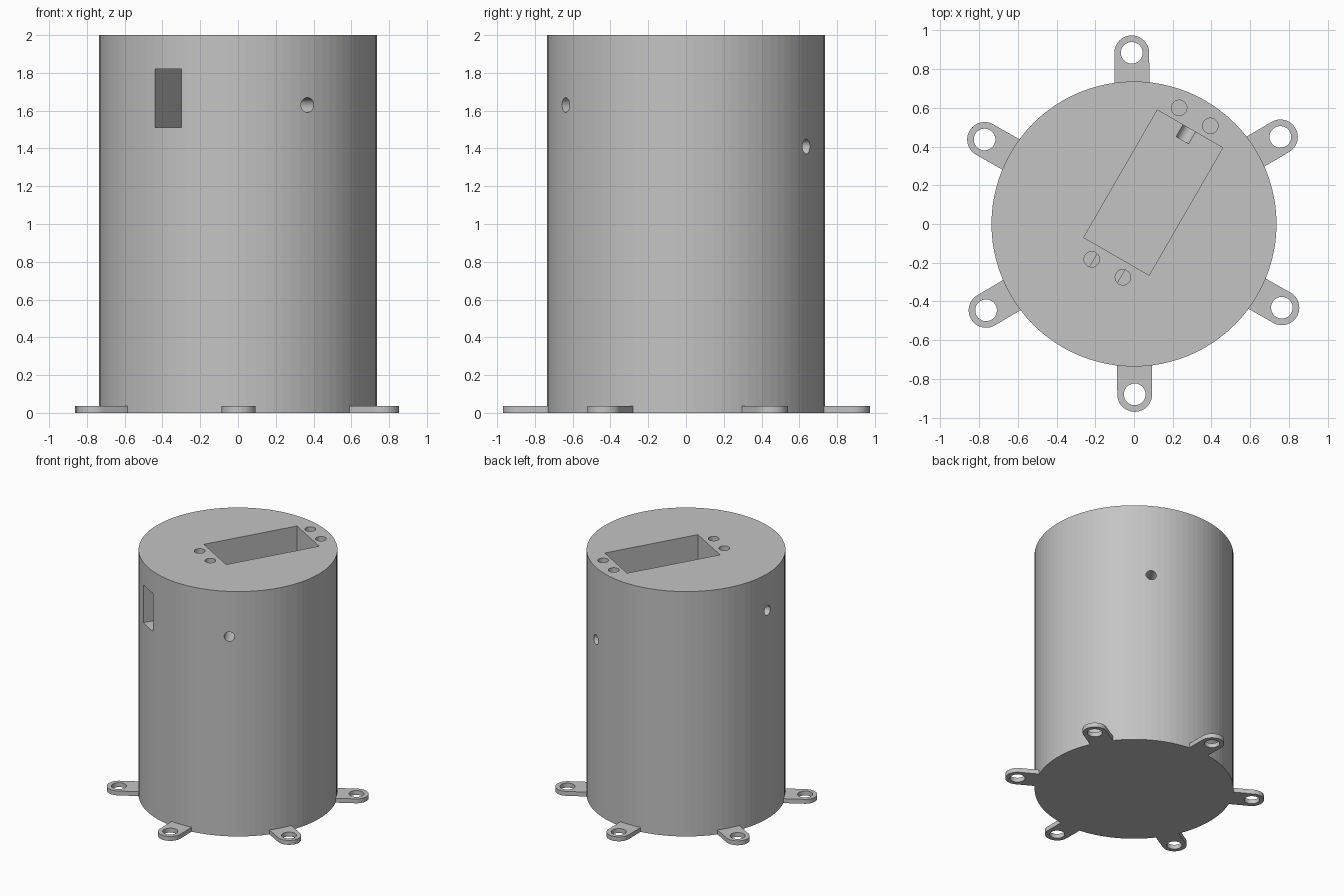
import bpy, bmesh, math
from mathutils import Matrix, Vector

old = bpy.data.objects.get("Cube")
if old:
    bpy.data.objects.remove(old, do_unlink=True)

grey = bpy.data.materials.new("plain grey")
grey.use_nodes = True
colour = (0.55, 0.55, 0.55, 1)
grey.diffuse_color = colour
grey.node_tree.nodes["Principled BSDF"].inputs["Base Color"].default_value = colour

RADIUS, HEIGHT = 0.736, 2.0
AXIS = Matrix.Rotation(math.radians(60), 4, 'Z')   # direction of the pocket


def make(name, bm, matrix=Matrix()):
    mesh = bpy.data.meshes.new(name)
    bmesh.ops.recalc_face_normals(bm, faces=bm.faces)
    bm.to_mesh(mesh)
    bm.free()
    mesh.transform(matrix)
    mesh.materials.append(grey)
    obj = bpy.data.objects.new(name, mesh)
    bpy.context.scene.collection.objects.link(obj)
    return obj


def cylinder(name, radius, length, matrix, sides=32):
    bm = bmesh.new()
    bmesh.ops.create_cone(bm, cap_ends=True, segments=sides, radius1=radius,
                          radius2=radius, depth=length)
    return make(name, bm, matrix)


def box(name, low, high, matrix):
    low, high = Vector(low), Vector(high)
    bm = bmesh.new()
    bmesh.ops.create_cube(bm, size=1)
    place = Matrix.Translation((low + high) / 2) @ Matrix.Diagonal((*(high - low), 1))
    return make(name, bm, matrix @ place)


def cut(target, cutters):
    for c in cutters:
        mod = target.modifiers.new("cut", 'BOOLEAN')
        mod.operation, mod.solver, mod.object = 'DIFFERENCE', 'EXACT', c
    bpy.context.view_layer.update()
    result = target.evaluated_get(bpy.context.evaluated_depsgraph_get())
    mesh = bpy.data.meshes.new_from_object(result)
    target.modifiers.clear()
    target.data = mesh
    for c in cutters:
        bpy.data.objects.remove(c, do_unlink=True)


# Main body
body = cylinder("body", RADIUS, HEIGHT, Matrix.Translation((0, 0, HEIGHT / 2)), 96)

# Top pocket and the side window that leads into it
cutters = [
    box("pocket_cutter", (-0.19, -0.2, 1.4), (0.57, 0.19, 2.1), AXIS),
    box("window_cutter", (-0.9, -0.077, 1.51), (-0.1, 0.087, 1.82), AXIS),
]

# Screw holes at both ends of the pocket
for u in (-0.267, 0.636):
    for v in (-0.088, 0.098):
        cutters.append(cylinder("screw_hole_cutter", 0.04, 0.6,
                                AXIS @ Matrix.Translation((u, v, 1.98))))

# Radial holes in the side wall: angle, height
for angle, z in ((300, 1.63), (60, 1.41), (180, 1.7)):
    turn = Matrix.Rotation(math.radians(angle), 4, 'Z')
    lie = Matrix.Rotation(math.pi / 2, 4, 'Y')
    cutters.append(cylinder("side_hole_cutter", 0.039, 0.4,
                            turn @ Matrix.Translation((0.7, 0, z)) @ lie))
cut(body, cutters)

# Six mounting tabs with rounded ends and bolt holes
REACH, HALF, THICK = 0.882, 0.09, 0.036
for i in range(6):
    turn = Matrix.Translation((-0.004, 0.002, 0)) @ Matrix.Rotation(math.radians(30.5 + 60 * i), 4, 'Z')
    bm = bmesh.new()
    outline = [(0.71, -HALF)]
    for k in range(25):
        a = -math.pi / 2 + math.pi * k / 24
        outline.append((REACH + HALF * math.cos(a), HALF * math.sin(a)))
    outline.append((0.71, HALF))
    face = bm.faces.new([bm.verts.new((x, y, 0)) for x, y in outline])
    top = bmesh.ops.extrude_face_region(bm, geom=[face])["geom"]
    bmesh.ops.translate(bm, vec=(0, 0, THICK),
                        verts=[g for g in top if isinstance(g, bmesh.types.BMVert)])
    tab = make("mounting_tab_%d" % (i + 1), bm, turn)
    cut(tab, [cylinder("bolt_hole_cutter", 0.056, 0.2,
                       turn @ Matrix.Translation((REACH, 0, 0)))])
